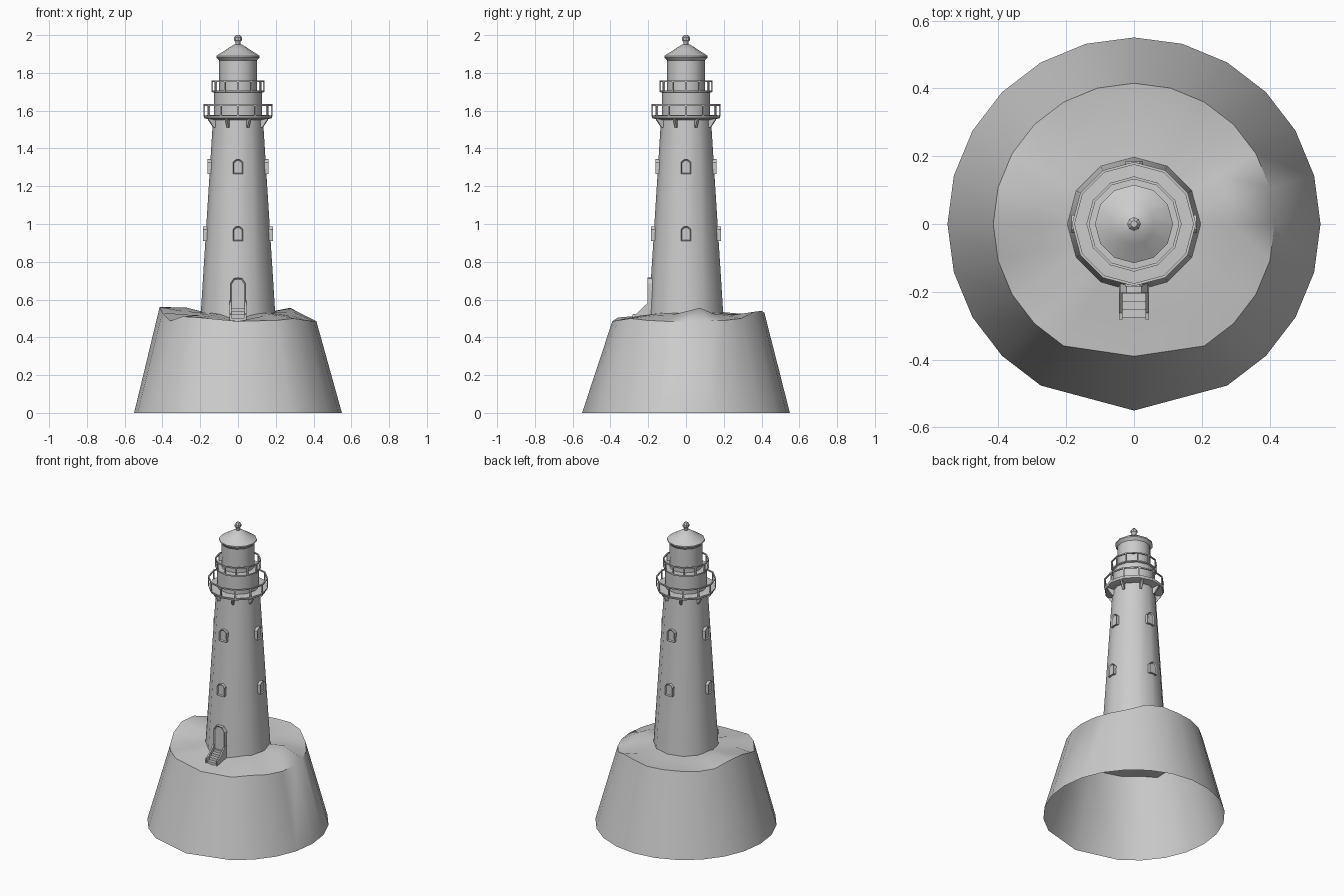
import bpy, bmesh, math
from math import sin, cos, radians, pi
from mathutils import Matrix, Vector

cube = bpy.data.objects.get("Cube")
if cube:
    bpy.data.objects.remove(cube, do_unlink=True)

stone = bpy.data.materials.new("plain grey")
stone.use_nodes = True
grey = (0.6, 0.6, 0.6, 1)
stone.diffuse_color = grey
stone.node_tree.nodes["Principled BSDF"].inputs["Base Color"].default_value = grey


def finish(name, bm, smooth=35, outward=True):
    if outward:
        bmesh.ops.recalc_face_normals(bm, faces=bm.faces)
    mesh = bpy.data.meshes.new(name)
    bm.to_mesh(mesh)
    bm.free()
    mesh.materials.append(stone)
    ob = bpy.data.objects.new(name, mesh)
    bpy.context.collection.objects.link(ob)
    bpy.ops.object.select_all(action="DESELECT")
    bpy.context.view_layer.objects.active = ob
    ob.select_set(True)
    if smooth:
        bpy.ops.object.shade_smooth_by_angle(angle=radians(smooth))
    return ob


def lathe(name, profile, sides=12, smooth=35, closed=False):
    """Spin (radius, height) points about the z axis."""
    bm = bmesh.new()
    rings = [[bm.verts.new((r * cos(2 * pi * i / sides), r * sin(2 * pi * i / sides), z))
              for i in range(sides)] for r, z in profile]
    pairs = list(zip(rings, rings[1:]))
    if closed:
        pairs.append((rings[-1], rings[0]))
    else:
        bm.faces.new(rings[0])
        bm.faces.new(rings[-1])
    for a, b in pairs:
        for i in range(sides):
            j = (i + 1) % sides
            bm.faces.new((a[i], a[j], b[j], b[i]))
    return finish(name, bm, smooth)


def prism(bm, outline, x0, x1, matrix=Matrix()):
    """Extrude a (y, z) outline from x0 to x1."""
    a, b = ([bm.verts.new(matrix @ Vector((x, y, z))) for y, z in outline] for x in (x0, x1))
    bm.faces.new(a)
    bm.faces.new(b)
    for i in range(len(a)):
        j = (i + 1) % len(a)
        bm.faces.new((a[i], a[j], b[j], b[i]))


def tower_radius(z):
    return 0.2 - 0.068 * (z - 0.48) / 1.07


# Rocky island: open frustum with an uneven top
angles = [a for a in range(0, 360, 15) if a not in (255, 285)]
rim = [.485, .487, .49, .50, .535, .54, .53, .53, .53, .525, .53, .56,
       .56, .53, .487, .51, .505, .485, .49, .50, .49, .485]


def bump(angle, centre, width):
    d = (angle - centre + 180) % 360 - 180
    return math.exp(-(d / width) ** 2)


bm = bmesh.new()
rings = [[], [], [], []]
for a, z in zip(angles, rim):
    c, s = cos(radians(a)), sin(radians(a))
    edge = 0.39 if a == 270 else 0.415
    hump = 0.04 * bump(a, 12, 14) + 0.04 * bump(a, 165, 18)
    dip = 0.035 * bump(a, 270, 20)
    for ring, r, h in zip(rings, (0.55, edge, 0.285, 0.17),
                          (0, z, 0.518 + hump - dip, 0.53 - dip)):
        ring.append(bm.verts.new((r * c, r * s, h)))
n = len(angles)
for low, high in zip(rings, rings[1:]):
    for i in range(n):
        j = (i + 1) % n
        bm.faces.new((low[i], low[j], high[j], high[i]))
bm.faces.new(rings[-1])
finish("rock_island", bm, 50, outward=False)

# Tower, rooms, decks and roof
lathe("tower", [(0.2, 0.48), (0.132, 1.56)])
lathe("gallery_deck", [(0.14, 1.55), (0.178, 1.56), (0.183, 1.575), (0.12, 1.578)])
lathe("watch_room", [(0.128, 1.57), (0.128, 1.695), (0.137, 1.698), (0.137, 1.706), (0.1, 1.708)])
lathe("lantern_room", [(0.1, 1.70), (0.1, 1.865), (0.115, 1.882), (0.115, 1.89),
                       (0.06, 1.925), (0.022, 1.95)])
lathe("roof_finial", [(0.012, 1.945), (0.014, 1.965), (0.02, 1.972), (0.02, 1.988), (0.01, 2.0)], 8)


# Railings
def railing(name, radius, base, top, posts):
    half = 0.004
    lathe(name + "_rail", [(radius - half, top - 0.008), (radius + half, top - 0.008),
                           (radius + half, top), (radius - half, top)], closed=True)
    bm = bmesh.new()
    for i in range(posts):
        turn = Matrix.Rotation(2 * pi * i / posts, 4, "Z")
        r = radius
        prism(bm, [(r - half, base), (r + half, base), (r + half, top - 0.004),
                   (r - half, top - 0.004)], -half, half, turn)
    finish(name + "_posts", bm, 0)


railing("gallery", 0.179, 1.57, 1.634, 12)
railing("upper_gallery", 0.136, 1.70, 1.76, 12)

# Brackets under the gallery
bm = bmesh.new()
for i in range(8):
    turn = Matrix.Rotation(pi / 8 + pi * i / 4, 4, "Z")
    prism(bm, [(0.12, 1.562), (0.17, 1.562), (0.17, 1.552), (0.14, 1.51), (0.12, 1.51)],
          -0.006, 0.006, turn)
finish("gallery_brackets", bm, 0)


# Arched windows on four sides, each with an inset pane
def arched_block(bm, width, bottom, spring, top, back, front, turn, inset):
    outline = [(-width, bottom), (width, bottom), (width, spring), (width * 0.55, top - 0.004),
               (0, top), (-width * 0.55, top - 0.004), (-width, spring)]
    a, b = ([bm.verts.new(turn @ Vector((x, y, z))) for x, z in outline] for y in (back, front))
    bm.faces.new(a)
    face = bm.faces.new(b)
    for i in range(len(a)):
        j = (i + 1) % len(a)
        bm.faces.new((a[i], a[j], b[j], b[i]))
    bmesh.ops.recalc_face_normals(bm, faces=bm.faces)
    bmesh.ops.inset_individual(bm, faces=[face], thickness=inset, depth=-0.007)


bm = bmesh.new()
for z in (0.91, 1.265):
    for i in range(4):
        r = tower_radius(z + 0.04)
        arched_block(bm, 0.027, z, z + 0.06, z + 0.078, -r + 0.03, -r - 0.014,
                     Matrix.Rotation(i * pi / 2, 4, "Z"), 0.007)
finish("windows", bm, 0)

# Doorway
bm = bmesh.new()
arched_block(bm, 0.041, 0.49, 0.685, 0.716, -0.14, -0.203, Matrix(), 0.008)
finish("doorway", bm, 0)

# Entrance steps between sloping side walls
bm = bmesh.new()
for i in range(4):
    y, z = -0.275 + 0.023 * i, 0.502 + 0.018 * i
    prism(bm, [(y, 0.47), (-0.17, 0.47), (-0.17, z), (y, z)], -0.035, 0.035)
finish("front_steps", bm, 0)
bm = bmesh.new()
for side in (-1, 1):
    prism(bm, [(-0.282, 0.47), (-0.17, 0.47), (-0.17, 0.60), (-0.2, 0.585),
               (-0.262, 0.525), (-0.282, 0.522)], side * 0.034, side * 0.044)
finish("step_walls", bm, 0)
